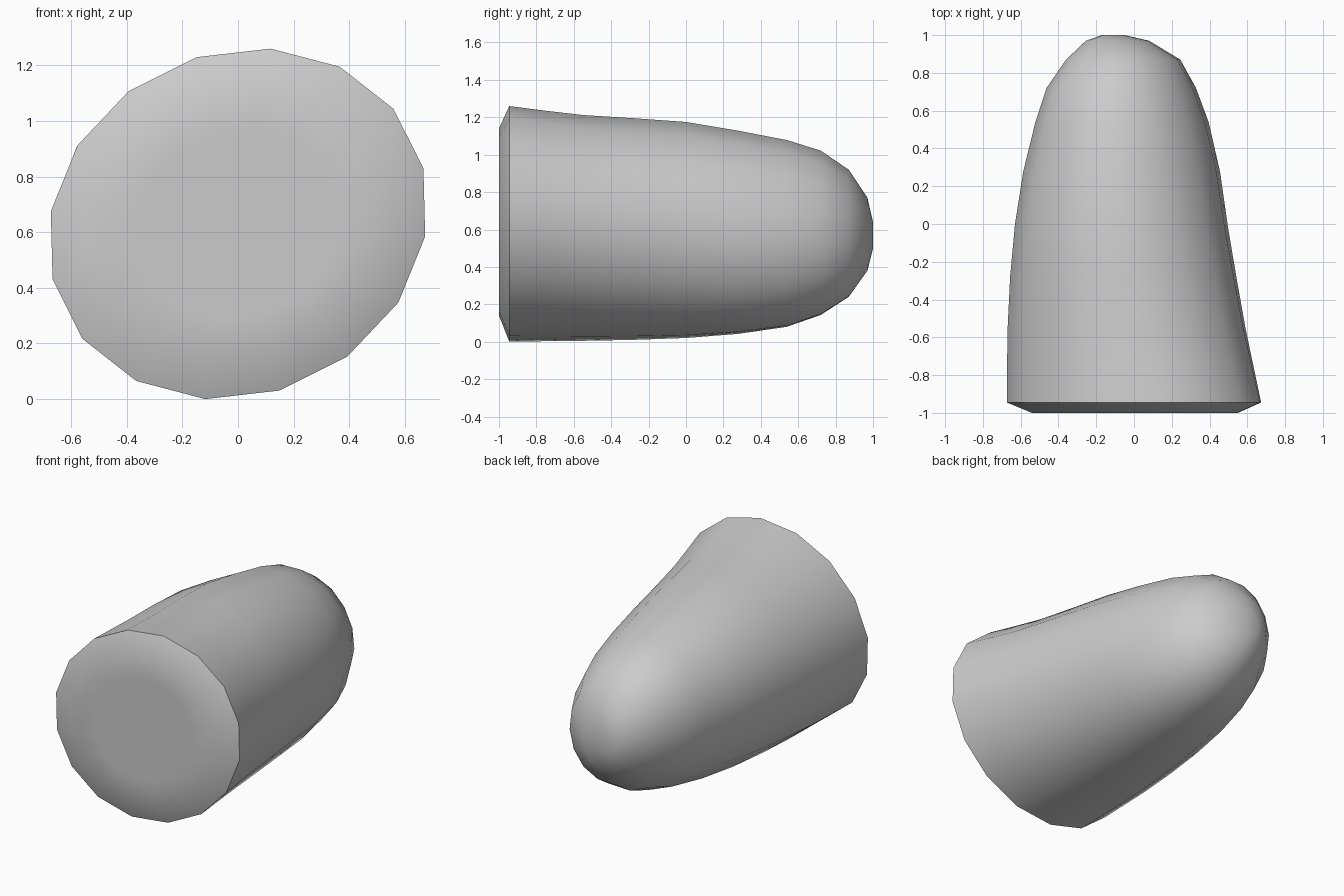
import bpy, bmesh, math

if "Cube" in bpy.data.objects:
    bpy.data.objects.remove(bpy.data.objects["Cube"], do_unlink=True)

SIDES = 16
START = math.radians(15.5)

# Cross-sections from front to back: y, left x, right x, bottom z, top z
SECTIONS = [
    (-1.0, -0.36, 0.36, 0.29, 0.97),
    (-1.0, -0.54, 0.55, 0.14, 1.14),
    (-0.945, -0.673, 0.673, 0.0, 1.26),
    (-0.75, -0.672, 0.632, 0.003, 1.235),
    (-0.55, -0.669, 0.59, 0.005, 1.212),
    (-0.28, -0.656, 0.542, 0.01, 1.195),
    (0.0, -0.63, 0.495, 0.02, 1.175),
    (0.28, -0.586, 0.455, 0.042, 1.128),
    (0.54, -0.522, 0.395, 0.08, 1.078),
    (0.72, -0.463, 0.328, 0.143, 1.022),
    (0.87, -0.36, 0.245, 0.24, 0.92),
    (0.97, -0.255, 0.08, 0.38, 0.77),
    (1.0, -0.17, -0.05, 0.5, 0.64),
]


def leaning_ring(lean):
    """Ellipse leaning to one diagonal, filling the square from -1 to 1."""
    angles = [START + 2 * math.pi * k / SIDES for k in range(SIDES)]
    xs = [math.cos(a - lean) for a in angles]
    zs = [math.sin(a + lean) for a in angles]
    mx, mz = max(map(abs, xs)), max(map(abs, zs))
    return [(x / mx, z / mz) for x, z in zip(xs, zs)]


# Plain grey material
grey = bpy.data.materials.new("plain grey")
grey.use_nodes = True
colour = (0.6, 0.6, 0.6, 1)
grey.diffuse_color = colour
grey.node_tree.nodes["Principled BSDF"].inputs["Base Color"].default_value = colour

# Rounded body lofted through the sections, its lean reversing towards the back
bm = bmesh.new()
rings = []
for y, x0, x1, z0, z1 in SECTIONS:
    cx, cz, rx, rz = (x0 + x1) / 2, (z0 + z1) / 2, (x1 - x0) / 2, (z1 - z0) / 2
    shape = leaning_ring(-0.06 * (y + 0.1))
    rings.append([bm.verts.new((cx + rx * x, y, cz + rz * z)) for x, z in shape])
for a, b in zip(rings, rings[1:]):
    for i in range(SIDES):
        j = (i + 1) % SIDES
        bm.faces.new((a[i], a[j], b[j], b[i]))

# Flat front cap and small back cap
bm.faces.new(rings[0])
bm.faces.new(rings[-1])
bmesh.ops.recalc_face_normals(bm, faces=bm.faces)

mesh = bpy.data.meshes.new("rounded_body")
bm.to_mesh(mesh)
bm.free()
mesh.materials.append(grey)
body = bpy.data.objects.new("rounded_body", mesh)
bpy.context.collection.objects.link(body)

# Smooth sides with a sharp front rim
bpy.ops.object.select_all(action="DESELECT")
body.select_set(True)
bpy.context.view_layer.objects.active = body
bpy.ops.object.shade_smooth_by_angle(angle=math.radians(40))
